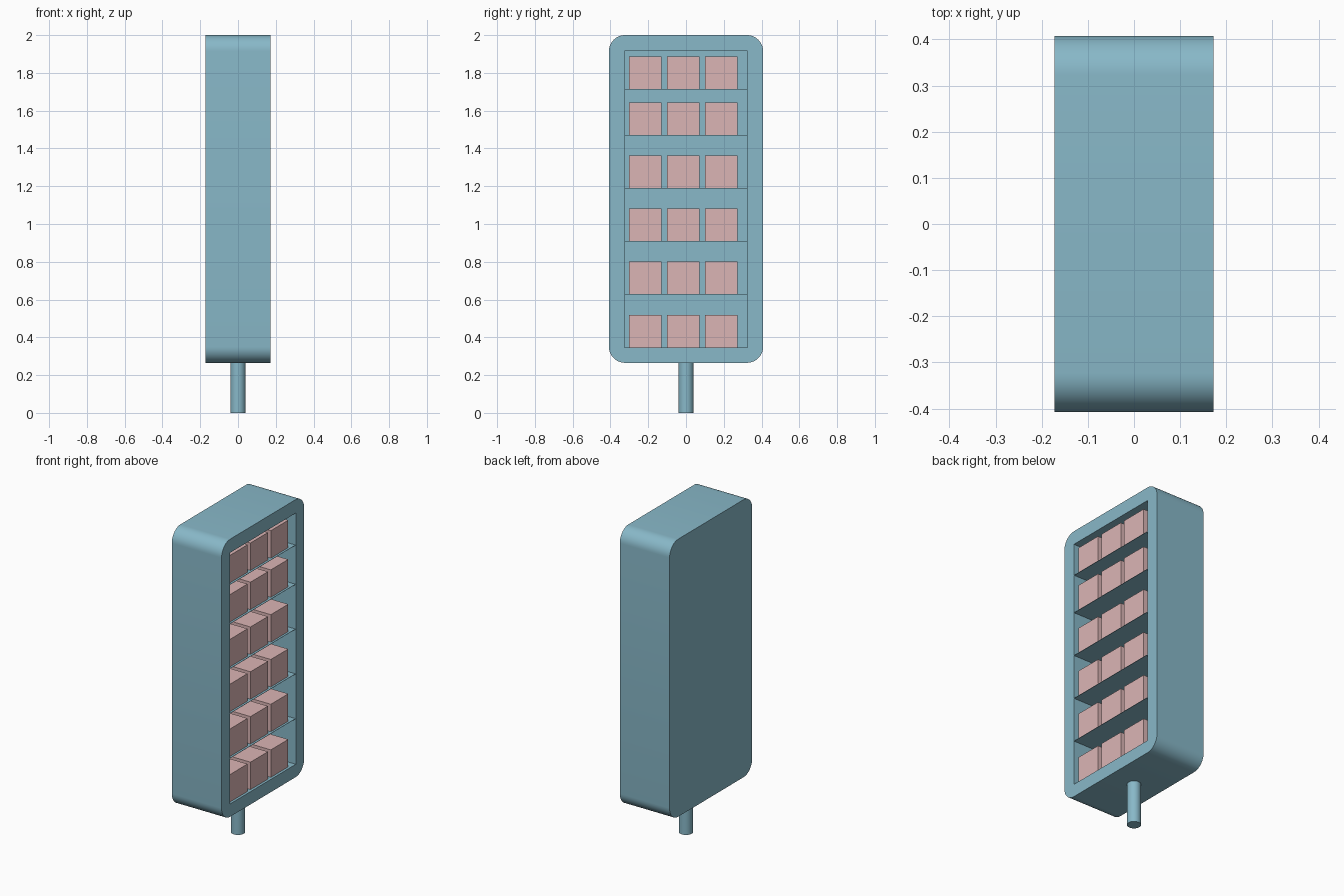
import bpy, bmesh, math
from mathutils import Matrix

if "Cube" in bpy.data.objects:
    bpy.data.objects.remove(bpy.data.objects["Cube"])


def material(name, rgb):
    m = bpy.data.materials.new(name)
    m.diffuse_color = (*rgb, 1)
    m.use_nodes = True
    m.node_tree.nodes["Principled BSDF"].inputs["Base Color"].default_value = m.diffuse_color
    return m


TEAL = material("teal_paint", (0.246, 0.479, 0.578))
PINK = material("pink_box", (0.71, 0.46, 0.46))


def add_object(name, bm, mat):
    bmesh.ops.recalc_face_normals(bm, faces=bm.faces)
    mesh = bpy.data.meshes.new(name)
    bm.to_mesh(mesh)
    bm.free()
    mesh.materials.append(mat)
    obj = bpy.data.objects.new(name, mesh)
    bpy.context.collection.objects.link(obj)
    return obj


def block(name, x0, x1, y0, y1, z0, z1, mat):
    bm = bmesh.new()
    place = Matrix.Translation(((x0 + x1) / 2, (y0 + y1) / 2, (z0 + z1) / 2))
    size = Matrix.Diagonal((x1 - x0, y1 - y0, z1 - z0, 1))
    bmesh.ops.create_cube(bm, size=1, matrix=place @ size)
    return add_object(name, bm, mat)


def shade_smooth(obj):
    bpy.ops.object.select_all(action='DESELECT')
    obj.select_set(True)
    bpy.context.view_layer.objects.active = obj
    bpy.ops.object.shade_smooth_by_angle(angle=math.radians(30))


HX, HY, Z0, Z1, R = 0.172, 0.408, 0.265, 2.0, 0.085   # cabinet half sizes, heights, corner radius
IY, IZ0, IZ1, BACK = 0.325, 0.345, 1.915, -0.09       # inner cavity

# Cabinet body: rounded profile in y-z, extruded along x
bm = bmesh.new()
profile = []
corners = [(HY - R, Z1 - R), (R - HY, Z1 - R), (R - HY, Z0 + R), (HY - R, Z0 + R)]
for i, (cy, cz) in enumerate(corners):
    for k in range(11):
        a = math.pi / 2 * (i + k / 10)
        profile.append(bm.verts.new((-HX, cy + R * math.cos(a), cz + R * math.sin(a))))
face = bm.faces.new(profile)
ext = bmesh.ops.extrude_face_region(bm, geom=[face], use_keep_orig=True)
moved = [g for g in ext["geom"] if isinstance(g, bmesh.types.BMVert)]
bmesh.ops.translate(bm, verts=moved, vec=(2 * HX, 0, 0))
cabinet = add_object("cabinet", bm, TEAL)

# Open the +x face
cutter = block("cavity_cutter", BACK, HX + 0.1, -IY, IY, IZ0, IZ1, TEAL)
cutter.hide_render = True
mod = cabinet.modifiers.new("cavity", 'BOOLEAN')
mod.operation = 'DIFFERENCE'
mod.solver = 'EXACT'
mod.object = cutter
bpy.context.view_layer.objects.active = cabinet
bpy.ops.object.modifier_apply(modifier=mod.name)
bpy.data.objects.remove(cutter)
shade_smooth(cabinet)

# Post under the cabinet
bm = bmesh.new()
bmesh.ops.create_cone(bm, cap_ends=True, segments=32, radius1=0.04, radius2=0.04,
                      depth=Z0 + 0.01, matrix=Matrix.Translation((0, 0, (Z0 + 0.01) / 2)))
shade_smooth(add_object("post", bm, TEAL))

# Thin shelves, each with a row of three boxes
S = 0.172
for row, z in enumerate([IZ0, 0.63, 0.91, 1.19, 1.47, 1.715]):
    if row:
        block(f"shelf_{row}", BACK, HX - 0.002, -IY, IY, z - 0.002, z, TEAL)
    for col, y in enumerate([-0.302, -0.101, 0.1]):
        block(f"box_{row + 1}_{col + 1}", 0.157 - S, 0.157, y, y + S, z + 0.0005, z + S, PINK)
